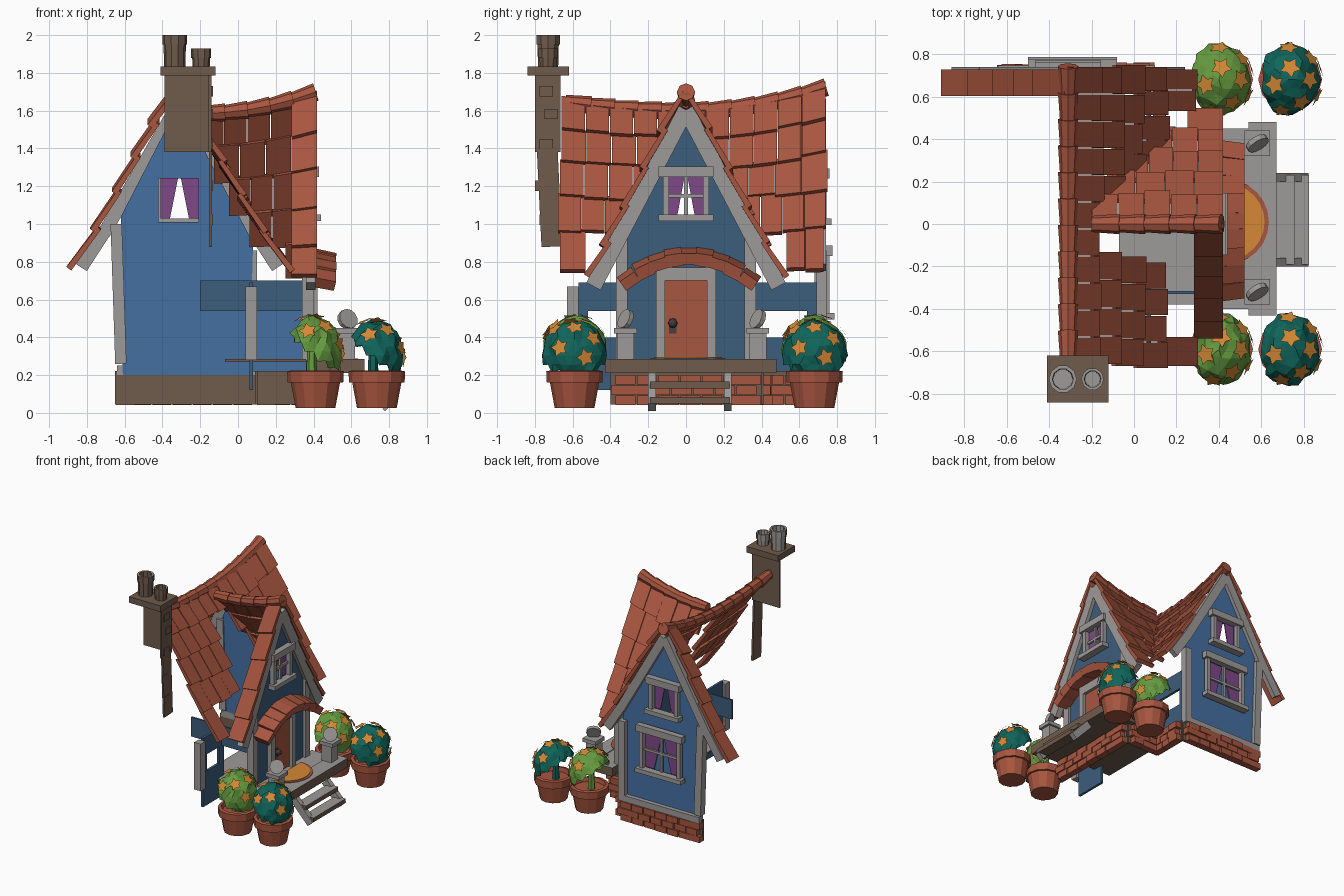
import bpy, bmesh, math, random
from mathutils import Vector, Matrix

random.seed(4)
if "Cube" in bpy.data.objects:
    bpy.data.objects.remove(bpy.data.objects["Cube"])

COLOURS = {
    "terracotta": (.39, .092, .05), "blue_plaster": (.06, .16, .36), "steel_blue_plaster": (.046, .11, .2),
    "pale_timber": (.34, .325, .315), "brown_stone": (.16, .105, .072), "leaf_green": (.13, .33, .05),
    "teal_leaf": (.005, .13, .105), "flower_orange": (.66, .25, .035), "curtain_purple": (.21, .065, .24),
    "dark_iron": (.06, .05, .045)}
MATS = {}
for key, rgb in COLOURS.items():
    m = bpy.data.materials.new(key)
    m.use_nodes = True
    m.diffuse_color = (*rgb, 1)
    m.node_tree.nodes["Principled BSDF"].inputs["Base Color"].default_value = (*rgb, 1)
    MATS[key] = m


def finish(bm, name, *mats):
    bmesh.ops.recalc_face_normals(bm, faces=bm.faces)
    me = bpy.data.meshes.new(name)
    bm.to_mesh(me)
    bm.free()
    for key in mats:
        me.materials.append(MATS[key])
    ob = bpy.data.objects.new(name, me)
    bpy.context.collection.objects.link(ob)
    return ob


def add_box(bm, c, s, rot=Matrix.Identity(4)):
    mat = Matrix.Translation(c) @ rot @ Matrix.Diagonal((*s, 1))
    bmesh.ops.create_cube(bm, size=1, matrix=mat)


def box(name, lo, hi, *mats):
    bm = bmesh.new()
    lo, hi = Vector(lo), Vector(hi)
    add_box(bm, (lo + hi) / 2, hi - lo)
    return finish(bm, name, *mats)


def beam(name, p, q, thick, width, mat):
    bm = bmesh.new()
    p, q = Vector(p), Vector(q)
    rot = (q - p).to_track_quat('Z', 'Y').to_matrix().to_4x4()
    add_box(bm, (p + q) / 2, (thick, width, (q - p).length), rot)
    return finish(bm, name, mat)


def panel(name, loops, place, mat, w0=0, w1=.02):
    """Flat plate from an outline and optional holes."""
    bm = bmesh.new()
    for loop in loops:
        vs = [bm.verts.new(place(u, v, w0)) for u, v in loop]
        for i in range(len(vs)):
            bm.edges.new((vs[i - 1], vs[i]))
    bmesh.ops.triangle_fill(bm, edges=bm.edges[:], use_beauty=True)
    ext = bmesh.ops.extrude_face_region(bm, geom=bm.faces[:], use_keep_orig=True)["geom"]
    shift = Vector(place(0, 0, w1)) - Vector(place(0, 0, w0))
    bmesh.ops.translate(bm, vec=shift, verts=[g for g in ext if isinstance(g, bmesh.types.BMVert)])
    return finish(bm, name, mat)


def rect(u0, v0, u1, v1):
    return [(u0, v0), (u1, v0), (u1, v1), (u0, v1)]


def lathe(name, prof, at, steps, *mats):
    bm = bmesh.new()
    vs = [bm.verts.new((r, 0, z)) for r, z in prof]
    es = [bm.edges.new(pair) for pair in zip(vs, vs[1:])]
    bmesh.ops.spin(bm, geom=vs + es, cent=(0, 0, 0), axis=(0, 0, 1), angle=math.tau, steps=steps)
    bmesh.ops.remove_doubles(bm, verts=bm.verts, dist=.001)
    bmesh.ops.translate(bm, vec=at, verts=bm.verts)
    return finish(bm, name, *mats)


# Planes of the walls: u across, v up, w outward
RX = -.31
main = lambda u, v, w: (RX + u, .69 + w, v)
wing = lambda u, v, w: (.36 + w, u, v)
side = lambda u, v, w: (.06 + w, u, v)

# Roof tiles
MAIN_PROF = [(0, 1.62), (.11, 1.46), (.21, 1.3), (.31, 1.13), (.42, .95), (.55, .76)]
WING_PROF = [(0, 1.58), (.1, 1.41), (.2, 1.23), (.3, 1.05), (.4, .88), (.5, .72)]
main_sag = lambda y: (.12 if y > 0 else .06) * (y / .7) ** 2
wing_sag = lambda x: .13 * max(0, (x + .2) / .62) ** 2


def tile_slope(name, prof, place, sag, spans):
    bm = bmesh.new()
    for i, row in enumerate(spans):
        a, b = Vector(prof[i]), Vector(prof[i + 1])
        run = (b - a).normalized()
        nrm = Vector((-run.y, run.x))
        for s0, s1 in row:
            n = max(1, round((s1 - s0) / .13))
            step = (s1 - s0) / n
            for k in range(n):
                j = random.uniform(-.012, .02)
                low = b + run * (.02 + j)
                ring = []
                for base, off in ((a, -.005), (a, .018), (low, .043), (low, .012)):
                    p = base + nrm * (off + j * .3)
                    for e in (s0 + k * step + .002, s0 + (k + 1) * step - .002):
                        ring.append(bm.verts.new(place(p.x, e, p.y + sag(e) * max(0, p.y - .7))))
                for q in ((0, 1, 3, 2), (2, 3, 5, 4), (4, 5, 7, 6), (6, 7, 1, 0), (0, 2, 4, 6), (1, 7, 5, 3)):
                    bm.faces.new([ring[v] for v in q])
    return finish(bm, name, "terracotta")


tile_slope("main_roof_slope", MAIN_PROF, lambda d, a, z: (RX + d, a, z), main_sag,
           [[(-.66, .74)], [(-.66, -.13), (.1, .74)], [(-.67, -.15), (.19, .75)], [(-.68, -.18), (.28, .74)],
            [(-.67, -.53), (.53, .73)]])
tile_slope("main_roof_verge", MAIN_PROF, lambda d, a, z: (RX - d, a, z), main_sag, [[(.6, .73)]] * 5)
tile_slope("wing_roof_slope", WING_PROF, lambda d, a, z: (a, d, z), wing_sag,
           [[(s, .42)] for s in (-.2, -.13, -.05, .06, .25)])
tile_slope("wing_roof_verge", WING_PROF, lambda d, a, z: (a, -d, z), wing_sag, [[(.28, .42)]] * 5)


def ridge(name, place, s0, s1, n):
    bm = bmesh.new()
    for k in range(n):
        p, q = (Vector(place(s0 + (s1 - s0) * t / n)) for t in (k, k + 1.1))
        rot = (q - p).to_track_quat('Z', 'Y').to_matrix().to_4x4()
        bmesh.ops.create_cone(bm, cap_ends=True, segments=8, radius1=.038, radius2=.048, depth=(q - p).length,
                              matrix=Matrix.Translation((p + q) / 2) @ rot)
    return finish(bm, name, "terracotta")


ridge("main_ridge", lambda y: (RX, y, 1.6 + main_sag(y) * .92), -.64, .73, 11)
ridge("wing_ridge", lambda x: (x, 0, 1.585 + wing_sag(x) * .9), -.2, .4, 5)

# Plaster walls with openings
panel("main_gable_wall", [[(-.3, .2), (-.31, 1.04), (0, 1.64), (.39, .9), (.37, .2)], rect(-.11, 1.01, .1, 1.24)],
      main, "blue_plaster")
panel("wing_gable_wall", [[(-.33, .22), (-.33, .96), (0, 1.6), (.33, .96), (.33, .22)], rect(-.09, 1.04, .09, 1.25)],
      wing, "steel_blue_plaster")
for s, end in ((-1, .57), (1, .69)):
    panel("side_wall", [rect(s * .3, .12, s * end, .69), rect(s * .36, .4, s * (end - .05), .54)], side,
          "steel_blue_plaster")
box("wing_side_wall_upper", (-.2, -.33, .54), (.35, -.315, .7), "steel_blue_plaster")
box("wing_side_wall", (.06, .315, .22), (.36, .33, .7), "blue_plaster")


# Windows: frame, sill, curtains, optional glazing bars
def window(tag, place, u, v0, v1, half, w, bars=True):
    t = .032
    for s in (-1, 1):
        panel(tag + "_jamb", [rect(u + s * half, v0, u + s * (half + t), v1)], place, "pale_timber", w, w + .035)
        panel(tag + "_curtain", [[(u + s * half, v0), (u + s * half, v1), (u + s * .008, v1), (u + s * half * .5, v0)]],
              place, "curtain_purple", w - .012, w - .004)
    panel(tag + "_head", [rect(u - half - .055, v1, u + half + .055, v1 + .055)], place, "pale_timber", w, w + .05)
    panel(tag + "_sill", [rect(u - half - .055, v0 - .035, u + half + .055, v0)], place, "pale_timber", w, w + .06)
    if bars:
        panel(tag + "_bar", [rect(u - half, (v0 + v1) / 2 - .01, u + half, (v0 + v1) / 2 + .01)],
              place, "pale_timber", w, w + .015)
        panel(tag + "_mullion", [rect(u - .01, v0, u + .01, v1)], place, "pale_timber", w, w + .015)


window("wing_window", wing, 0, 1.05, 1.25, .09, .02)
window("upper_window", main, 0, 1.03, 1.24, .1, .02, False)
window("lower_window", main, .02, .53, .83, .155, .035)

# Gable boards and corner posts
for s in (-1, 1):
    beam("wing_bargeboard", (.385, 0, 1.605), (.385, s * .49, .67), .05, .085, "pale_timber")
    beam("main_bargeboard_upper", (RX, .72, 1.645), (RX + s * .4, .72, .95), .04, .07, "pale_timber")
    beam("main_bargeboard_foot", (RX + s * .39, .72, .97), (RX + s * .52, .72, .77), .04, .07, "pale_timber")
    box("wing_corner_post", (.34, s * .34 - .03, .28), (.4, s * .34 + .03, .93), "pale_timber")
box("side_post", (.04, -.63, .28), (.1, -.57, .67), "pale_timber")
box("side_corner_post", (.04, .69, .25), (.1, .745, .86), "pale_timber")
beam("main_corner_post", (-.62, .71, .26), (-.645, .71, 1.0), .06, .06, "pale_timber")
box("main_base_rail", (-.64, .69, .2), (.1, .745, .25), "pale_timber")

# Foundation with brick courses
PATH = [(-.65, .7), (.1, .7), (.1, .4), (.4, .4), (.4, -.4)]
bricks = bmesh.new()
for (x0, y0), (x1, y1) in zip(PATH, PATH[1:]):
    p, q = Vector((x0, y0, .133)), Vector((x1, y1, .133))
    run = (q - p).normalized()
    out = Vector((-run.y, run.x, 0))
    rot = Matrix.Rotation(math.atan2(run.y, run.x), 4, 'Z')
    beam("foundation_core", p, q, .02, .175, "brown_stone")
    n = round((q - p).length / .11)
    for row in range(3):
        for k in range(n):
            t = max(.5, min(n - .5, k + .5 + (row % 2 - .5) * .4)) / n
            mid = p.lerp(q, t) + out * (.022 + random.uniform(0, .013))
            mid.z = .067 + row * .054
            add_box(bricks, mid, ((q - p).length / n - .008, .05, .05), rot)
finish(bricks, "foundation_bricks", "terracotta")


# Porch and steps: pale tops with dark edges
def decking(name, lo, hi):
    slab = box(name, lo, hi, "pale_timber", "brown_stone")
    for f in slab.data.polygons:
        f.material_index = int(f.normal.z < .5)


decking("inner_floor", (-.07, -.38, .27), (.36, .31, .285))
decking("porch_slab", (.36, -.4, .21), (.6, .45, .28))
decking("porch_edge", (.54, -.43, .21), (.67, .48, .285))
for x, z in ((.7, .15), (.77, .07)):
    decking("step_tread", (x - .035, -.19, z - .02), (x + .055, .23, z + .015))
for y in (-.18, .22):
    beam("step_stringer", (.65, y, .19), (.8, y, .03), .04, .06, "pale_timber")

# Railing posts
for y in (-.32, .38):
    box("rail_post", (.53, y - .045, .28), (.62, y + .045, .43), "pale_timber")
    box("rail_cap", (.52, y - .06, .42), (.64, y + .06, .45), "pale_timber")
    bm = bmesh.new()
    tilt = Matrix.Translation((.58, y, .495)) @ Matrix.Rotation(.9, 4, 'Y') @ Matrix.Rotation(.9, 4, 'X')
    bmesh.ops.create_cone(bm, cap_ends=True, segments=12, radius1=.055, radius2=.055, depth=.025, matrix=tilt)
    finish(bm, "rail_finial", "pale_timber")

# Doormat as two half discs
for name, r, z, mat in (("doormat_border", .2, .287, "terracotta"), ("doormat", .18, .291, "flower_orange")):
    arc = [(.435 + r * math.sin(t * math.pi / 12), .01 + r * math.cos(t * math.pi / 12)) for t in range(13)]
    panel(name, [arc], lambda u, v, w, z=z: (u, v, z + w), mat, 0, .004)

# Door with frame and knob
box("door", (.37, -.11, .29), (.395, .11, .7), "terracotta")
for s in (-1, 1):
    box("door_jamb", (.37, s * .135 - .025, .28), (.42, s * .135 + .025, .74), "pale_timber")
box("door_head", (.37, -.16, .7), (.42, .16, .77), "pale_timber")
box("lock_plate", (.394, -.09, .42), (.4, -.05, .5), "dark_iron")
bm = bmesh.new()
bmesh.ops.create_icosphere(bm, subdivisions=2, radius=.025, matrix=Matrix.Translation((.42, -.07, .475)))
finish(bm, "door_knob", "dark_iron")

# Arched canopy of tiles
bm = bmesh.new()
for k in range(9):
    t = (k - 4) / 4
    rot = Matrix.Rotation(-t * .6, 4, 'X') @ Matrix.Rotation(.22, 4, 'Y')
    add_box(bm, (.44, t * .32 + .015, .83 - .12 * t * t), (.15, .092, .06 + .008 * (k % 2)), rot)
finish(bm, "door_canopy", "terracotta")

# Chimney: two-sided stack, cap and pots
box("chimney_back", (-.39, -.68, 1.38), (-.14, -.665, 1.79), "brown_stone")
box("chimney_side", (-.155, -.8, 1.38), (-.14, -.665, 1.79), "brown_stone")
beam("chimney_lower_side", (-.145, -.71, .88), (-.145, -.735, 1.4), .015, .11, "brown_stone")
box("chimney_cap", (-.41, -.84, 1.785), (-.12, -.62, 1.835), "brown_stone")
for k, z in enumerate((1.02, 1.2, 1.42, 1.58, 1.7)):
    y = -.735 + .025 * (k % 2) * (1 if k > 1 else -1)
    box("chimney_stone", (-.14, y - .04, z - .025), (-.132, y + .03, z + .03), "brown_stone")
for x, r, top in ((-.335, .066, 2.0), (-.195, .053, 1.93)):
    prof = [(r * .85, 1.83), (r * .9, top - .05), (r, top - .05), (r, top), (r * .75, top), (r * .7, 1.84), (0, 1.84)]
    pot = lathe("chimney_pot", prof, (x, -.73, 0), 10, "pale_timber", "brown_stone")
    for f in pot.data.polygons:
        f.material_index = int(f.normal.y < -.2 or f.normal.x > .4)


# Potted flowering shrubs, leaves leaning outward over a bare stem
def shrub(x, y, mat, height):
    prof = [(0, .025), (.105, .025), (.13, .16), (.147, .16), (.15, .22), (.125, .225), (.118, .19), (0, .19)]
    lathe("flower_pot", prof, (x, y, 0), 12, "terracotta")
    lathe("shrub_stem", [(.03, .18), (.02, .4)], (x - .02, y, 0), 6, mat)
    c, axis, radii = Vector((x - .01, y, height)), Vector((.5, 0, .86)), Vector((.15, .17, .185))
    bm = bmesh.new()
    bmesh.ops.create_icosphere(bm, subdivisions=3, radius=1)
    low = [v for v in bm.verts if v.co.dot(axis) < -.2]
    bmesh.ops.delete(bm, geom=low, context='VERTS')
    for v in bm.verts:
        v.co = c + v.co * radii * random.uniform(.92, 1.05)
    finish(bm, "shrub_leaves", mat)
    bm = bmesh.new()
    for k in range(9):
        ang, tip = k * 2.4, math.sqrt((k + .4) / 9) * 1.25
        n = Vector((math.sin(tip) * math.cos(ang), math.sin(tip) * math.sin(ang), math.cos(tip)))
        n = Matrix.Rotation(.45, 3, 'Y') @ n
        mat4 = Matrix.Translation(c + n * radii * 1.06) @ n.to_track_quat('Z', 'Y').to_matrix().to_4x4()
        ring = [(.052 if i % 2 else .029) for i in range(10)]
        bm.faces.new([bm.verts.new(mat4 @ Vector((r * math.cos(i * .628), r * math.sin(i * .628), 0)))
                      for i, r in enumerate(ring)])
    finish(bm, "shrub_flowers", "flower_orange")


for y in (-.59, .68):
    shrub(.41, y, "leaf_green", .325)
    shrub(.735, y, "teal_leaf", .305)
